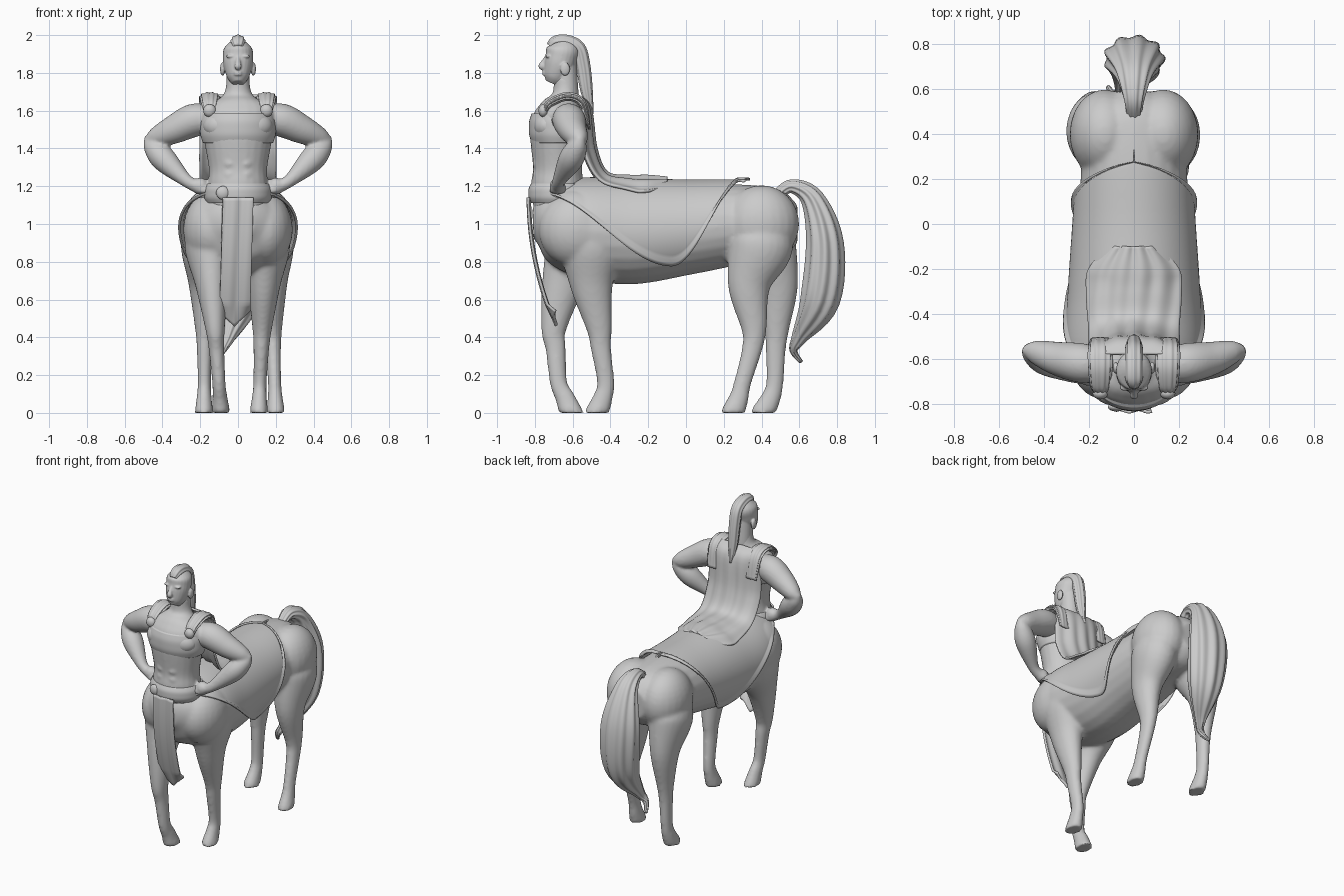
import bpy, bmesh, math
from mathutils import Vector, Matrix

if "Cube" in bpy.data.objects:
    bpy.data.objects.remove(bpy.data.objects["Cube"], do_unlink=True)

GREY = (.6, .6, .6, 1)
stone = bpy.data.materials.new("grey stone")
stone.use_nodes = True
stone.diffuse_color = GREY
stone.node_tree.nodes["Principled BSDF"].inputs["Base Color"].default_value = GREY
ACROSS, ALONG = Vector((1, 0, 0)), Vector((0, 1, 0))


def path(rows, steps=6):
    """Smooth curve through rows of numbers."""
    out = []
    last = len(rows) - 1
    for i in range(last):
        before, start, end, after = (rows[max(0, min(last, i + k))] for k in (-1, 0, 1, 2))
        for j in range(steps):
            t = j / steps
            out.append([q + t / 2 * (r - p + t * (2 * p - 5 * q + 4 * r - s + t * (3 * (q - r) + s - p)))
                        for p, q, r, s in zip(before, start, end, after)])
    return out + [list(rows[last])]


def middle(rows):
    """Put rows of y, z, radii on the centre plane."""
    return [(0, *row) for row in rows]


def tube(bm, rows, side=ACROSS, sides=24, ridges=0, depth=0):
    """Loft of ellipses; a row is x, y, z, radius along side and, if oval, the other radius."""
    rows = path(rows)
    points = [Vector(row[:3]) for row in rows]
    last = len(points) - 1
    rings = []
    for i, row in enumerate(rows):
        tangent = (points[min(i + 1, last)] - points[max(i - 1, 0)]).normalized()
        u = (side - tangent * side.dot(tangent)).normalized()
        v = tangent.cross(u)
        ring = []
        for k in range(sides):
            angle = math.tau * k / sides
            scale = 1 + depth * math.cos(ridges * angle)
            offset = u * row[3] * math.cos(angle) + v * row[-1] * math.sin(angle)
            corner = points[i] + scale * offset
            corner.z = max(corner.z, 0)
            ring.append(bm.verts.new(corner))
        rings.append(ring)
    for lower, upper in zip(rings, rings[1:]):
        for k in range(sides):
            bm.faces.new((lower[k], lower[k - 1], upper[k - 1], upper[k]))
    bm.faces.new(rings[0])
    bm.faces.new(rings[-1])


def ball(bm, centre, radii):
    matrix = Matrix.Translation(centre) @ Matrix.Diagonal((*radii, 1))
    bmesh.ops.create_uvsphere(bm, u_segments=24, v_segments=16, radius=1, matrix=matrix)


def finish(bm, name, voxel=None, softness=5):
    """Make the object; with a voxel size its pieces are blended into one skin."""
    bmesh.ops.recalc_face_normals(bm, faces=bm.faces)
    for face in bm.faces:
        face.smooth = True
    mesh = bpy.data.meshes.new(name)
    bm.to_mesh(mesh)
    bm.free()
    mesh.materials.append(stone)
    thing = bpy.data.objects.new(name, mesh)
    bpy.context.scene.collection.objects.link(thing)
    if voxel:
        blend = thing.modifiers.new("blend", "REMESH")
        blend.mode, blend.voxel_size, blend.use_smooth_shade = "VOXEL", voxel, True
        soften = thing.modifiers.new("soften", "SMOOTH")
        soften.factor, soften.iterations = .5, softness
    return thing


def sheet(name, surface, rows, columns, wrap=None):
    """Cloth grid from surface(u, v), with u in 0..1 and v in -1..1."""
    bm = bmesh.new()
    grid = [[bm.verts.new(surface(i / rows, 2 * j / columns - 1)) for j in range(columns + 1)]
            for i in range(rows + 1)]
    for near, far in zip(grid, grid[1:]):
        for j in range(columns):
            bm.faces.new((near[j], near[j + 1], far[j + 1], far[j]))
    cloth = finish(bm, name)
    if wrap:
        drape = cloth.modifiers.new("drape", "SHRINKWRAP")
        drape.target, drape.wrap_mode, drape.offset = wrap, "OUTSIDE", .012
    solid = cloth.modifiers.new("thickness", "SOLIDIFY")
    solid.thickness, solid.offset = .014, 0


def clamp(value):
    return max(0, min(1, value))


# Horse body: barrel, chest and hips
barrel = middle([(-.81, 1, .08, .08), (-.73, 1, .21, .18), (-.55, .97, .28, .25), (-.3, .95, .27, .27),
                 (0, .97, .25, .24), (.3, 1, .23, .21), (.5, 1, .19, .18), (.59, 1, .09, .1)])
bm = bmesh.new()
tube(bm, barrel)
for s in (-1, 1):
    ball(bm, (s * .13, .4, 1), (.157, .2, .205))
    ball(bm, (s * .14, -.58, .97), (.15, .2, .2))

# Legs share joint heights and thicknesses; each has its own bend
heights = (1.06, .9, .68, .45, .34, .16, .08, 0, -.03)
girths = (.08, .17, .115, .068, .054, .046, .052, .064, .064)
bends = {
    (.11, .15): (-.5, -.5, -.5, -.46, -.45, -.425, -.44, -.47, -.47),
    (-.09, -.16): (-.56, -.57, -.65, -.7, -.69, -.675, -.64, -.61, -.6),
    (.2, .16): (.4, .4, .335, .36, .35, .3, .28, .25, .25),
    (-.18, -.17): (.4, .41, .48, .48, .475, .47, .45, .41, .41),
}
for (foot, hip), bend in bends.items():
    tube(bm, [(foot + (hip - foot) * z, y, z, girth * .77, girth)
              for y, z, girth in zip(bend, heights, girths)])
horse_body = finish(bm, "horse_body", .012, 7)

# Saddle cloth draped over the barrel, with a raised hem
barrel_rings = path(barrel)
LOWEST, FRONT, BACK = -.08, -.77, .34


def saddle(u, v):
    y = FRONT + (BACK - FRONT) * u
    before, after = next(pair for pair in zip(barrel_rings, barrel_rings[1:]) if pair[1][1] >= y)
    t = (y - before[1]) / (after[1] - before[1])
    _, _, centre, width, height = (p + t * (q - p) for p, q in zip(before, after))
    end, rise = (FRONT, .34) if y < LOWEST else (BACK, .44)
    edge = .8 + rise * math.sin(math.pi / 2 * clamp((y - LOWEST) / (end - LOWEST))) ** 2
    angle = v * math.acos(max(-1, min(1, (edge - centre) / height)))
    lift = .03 if abs(v) > .95 or u > .98 else .018
    return ((width + lift) * math.sin(angle), y, centre + (height + lift) * math.cos(angle))


sheet("saddle_cloth", saddle, 70, 60, horse_body)

# Tail, curling sideways at its tip
tail = [(.48, 1.15, .03, .03), (.56, 1.2, .045, .035), (.67, 1.13, .08, .06), (.735, .9, .13, .095),
        (.71, .6, .11, .1), (.6, .4, .035, .04), (.57, .33, .02, .02), (.61, .27, .01, .01)]
bm = bmesh.new()
tube(bm, [(min(0, z - .5) * .5, y, z, a, b) for y, z, a, b in tail], sides=72, ridges=9, depth=.07)
finish(bm, "tail")

# Human torso with chest and stomach muscles
bm = bmesh.new()
tube(bm, middle([(-.67, 1.05, .16, .13), (-.68, 1.2, .16, .14), (-.68, 1.3, .155, .13),
                 (-.68, 1.5, .19, .145), (-.66, 1.6, .19, .12), (-.64, 1.68, .08, .07),
                 (-.64, 1.78, .06, .06)]))
for s in (-1, 1):
    ball(bm, (s * .085, -.735, 1.52), (.1, .075, .075))
    for row in range(3):
        ball(bm, (s * .04, -.785, 1.26 + .06 * row), (.037, .027, .03))

    # Arms with the hands set on the hips
    upper = [(.13, -.63, 1.55, .07), (.23, -.62, 1.55, .088), (.34, -.6, 1.5, .076),
             (.44, -.57, 1.455, .052), (.49, -.56, 1.44, .02)]
    lower = [(.48, -.56, 1.46, .02), (.45, -.575, 1.41, .052), (.39, -.61, 1.34, .066),
             (.28, -.67, 1.235, .036), (.22, -.68, 1.2, .034)]
    for part in (upper, lower):
        tube(bm, [(s * x, *rest) for x, *rest in part], ALONG)
    ball(bm, (s * .2, -.68, 1.2), (.045, .042, .045))
    for finger in range(4):
        ball(bm, (s * .18, -.71 + .02 * finger, 1.18), (.035, .013, .02))
finish(bm, "torso_and_arms", .009)

# Head with neck, nose, lips, brows, eyes and ears
bm = bmesh.new()
tube(bm, middle([(-.71, 1.745, .03, .035), (-.697, 1.775, .056, .06), (-.675, 1.83, .075, .08),
                 (-.66, 1.88, .08, .085), (-.65, 1.93, .074, .085), (-.65, 1.975, .03, .04)]))
tube(bm, middle([(-.63, 1.68, .062), (-.64, 1.85, .06)]))
tube(bm, middle([(-.735, 1.885, .012), (-.752, 1.86, .013), (-.762, 1.835, .019), (-.745, 1.825, .012)]))
for z in (1.804, 1.792):
    ball(bm, (0, -.745, z), (.024, .016, .007))
for s in (-1, 1):
    ball(bm, (s * .035, -.73, 1.888), (.03, .014, .009))
    ball(bm, (s * .034, -.725, 1.868), (.017, .012, .008))
    ball(bm, (s * .082, -.64, 1.82), (.013, .026, .036))
finish(bm, "head", .005, 3)

# Crest of hair from the brow to the nape
bm = bmesh.new()
tube(bm, middle([(-.72, 1.94, .024, .02), (-.69, 1.965, .036, .03), (-.63, 1.965, .038, .034),
                 (-.57, 1.93, .038, .036), (-.545, 1.84, .036, .036), (-.525, 1.7, .03, .03),
                 (-.5, 1.58, .01, .01)]), sides=48, ridges=8, depth=.07)
finish(bm, "hair_crest")


def band(name, low, high, width, depth):
    """Softly rounded wrap around the torso."""
    bm = bmesh.new()
    rows = []
    for step in range(5):
        bulge = math.sin(math.pi * step / 4) ** .5 * .015
        rows.append((-.675, low + (high - low) * step / 4, width + bulge, depth + bulge))
    tube(bm, middle(rows), sides=48)
    finish(bm, name)


band("chest_wrap", 1.43, 1.585, .186, .142)
band("belt", 1.11, 1.215, .165, .145)
bm = bmesh.new()
ball(bm, (-.08, -.815, 1.165), (.036, .02, .036))
finish(bm, "belt_buckle")

# Shoulder drapes and their round clasps
for s, label in ((-1, "right"), (1, "left")):
    bm = bmesh.new()
    strap = [(-.745, 1.6, .03, .015), (-.72, 1.64, .042, .02), (-.63, 1.675, .05, .022),
             (-.55, 1.64, .05, .02), (-.51, 1.5, .04, .006)]
    tube(bm, [(s * .15, *row) for row in strap], sides=48, ridges=10, depth=.1)
    finish(bm, label + "_shoulder_drape")
    bm = bmesh.new()
    ball(bm, (s * .15, -.755, 1.6), (.034, .026, .034))
    finish(bm, label + "_clasp")

# Cape: y, z and half width down the back and over the saddle
cape_rows = path([(-.58, 1.68, .16), (-.51, 1.62, .19), (-.48, 1.4, .2), (-.42, 1.27, .2),
                  (-.3, 1.25, .21), (-.2, 1.25, .2), (-.1, 1.24, .11)])


def cape(u, v):
    y, z, width = cape_rows[round(u * (len(cape_rows) - 1))]
    lying = clamp(2 * u - .5)
    fold = .006 * math.sin(v * 14 + math.sin(u * 5)) * clamp(4 * u)
    curl = fold - .4 * width * v * v
    return (width * v, y + curl * (1 - lying) * clamp(3 * u), z + curl * lying)


sheet("cape", cape, len(cape_rows) - 1, 48)


# Hanging front cloth with folds and a pointed end
def front_cloth(u, v):
    point = clamp(6 * u - 5) * .08 * abs(v)
    fold = .005 * math.sin(v * 6 + u)
    return (v * .08 - .02 * u, .14 * u * u - .832 + fold, 1.14 - .68 * u + point)


sheet("front_cloth", front_cloth, 36, 32)
